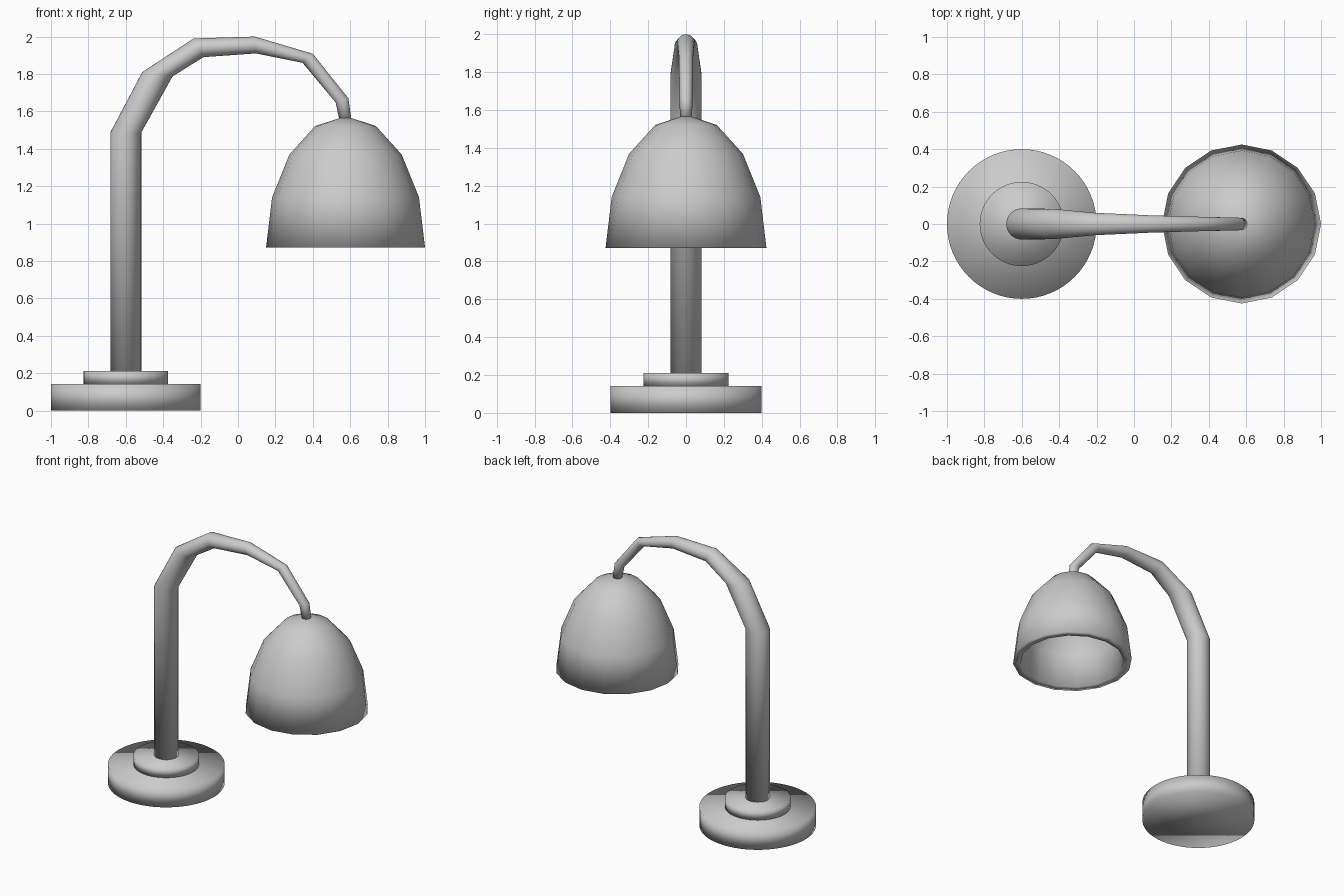
import bpy, bmesh
from math import sin, cos, pi
from mathutils import Vector

if "Cube" in bpy.data.objects:
    bpy.data.objects.remove(bpy.data.objects["Cube"])


def loft(name, rings, caps=True):
    """Skin a list of equal-length point rings into a smooth object."""
    bm = bmesh.new()
    loops = [[bm.verts.new(p) for p in ring] for ring in rings]
    n = len(loops[0])
    for a, b in zip(loops, loops[1:]):
        for i in range(n):
            j = (i + 1) % n
            bm.faces.new((a[i], a[j], b[j], b[i]))
    if caps:
        bm.faces.new(loops[0])
        bm.faces.new(loops[-1])
    bmesh.ops.remove_doubles(bm, verts=bm.verts, dist=1e-5)
    bmesh.ops.recalc_face_normals(bm, faces=bm.faces)
    for f in bm.faces:
        f.smooth = True
    mesh = bpy.data.meshes.new(name)
    bm.to_mesh(mesh)
    bm.free()
    obj = bpy.data.objects.new(name, mesh)
    bpy.context.collection.objects.link(obj)
    return obj


def ring(centre, half, width, n):
    """Elliptical ring: one axis is 'half', the other runs along y."""
    c, h, w = Vector(centre), Vector(half), Vector((0, width, 0))
    return [c + h * cos(2 * pi * i / n) + w * sin(2 * pi * i / n) for i in range(n)]


def lathe(name, x, profile, n, caps=True):
    return loft(name, [ring((x, 0, z), (r, 0, 0), r, n) for r, z in profile], caps)


# Stepped round foot
BASE_X = -0.6
lathe("base_disc", BASE_X, [(0.4, 0), (0.4, 0.142)], 64)
lathe("base_collar", BASE_X, [(0.225, 0.142), (0.225, 0.212)], 64)

# Tapering arm: outer x, z, inner x, z and half width in y at each bend
bends = [
    (-0.683, 0.20, -0.517, 0.20, 0.083),
    (-0.683, 1.487, -0.517, 1.487, 0.083),
    (-0.512, 1.81, -0.35, 1.787, 0.081),
    (-0.238, 1.99, -0.185, 1.89, 0.06),
    (0.09, 2.0, 0.095, 1.91, 0.046),
    (0.40, 1.908, 0.345, 1.86, 0.038),
    (0.59, 1.67, 0.522, 1.648, 0.034),
    (0.607, 1.55, 0.543, 1.55, 0.032),
]
rings = []
for ox, oz, ix, iz, w in bends:
    centre = ((ox + ix) / 2, 0, (oz + iz) / 2)
    rings.append(ring(centre, ((ix - ox) / 2, 0, (iz - oz) / 2), w, 32))
loft("arm", rings)

# Hollow half-ellipsoid shade with a thick rim, 16 sided
RIM_Z = 0.872
steps = [i * pi / 8 for i in range(5)]
outer = [(0.425 * sin(a), RIM_Z + 0.703 * cos(a)) for a in steps]
inner = [(0.37 * sin(a), RIM_Z + 0.65 * cos(a)) for a in reversed(steps)]
lathe("shade", 0.575, outer + inner, 16, caps=False)
